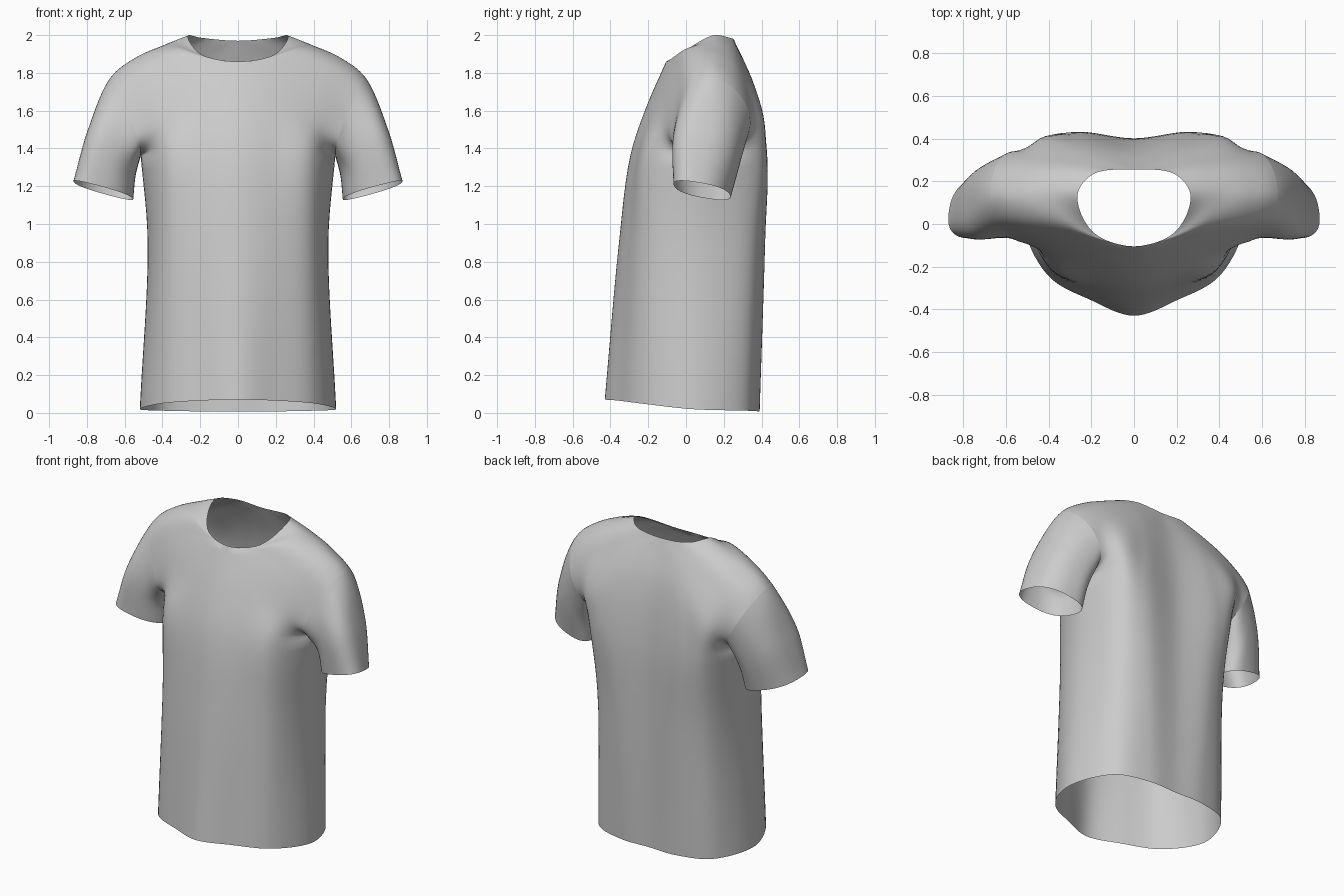
import bpy, bmesh, math
from mathutils import Vector as V

if "Cube" in bpy.data.objects:
    bpy.data.objects.remove(bpy.data.objects["Cube"])

N = 6  # samples per profile segment

# Garment profiles, each running front hem -> over the shoulder -> back hem
center = [(0, -.43, .07), (0, -.355, .9), (0, -.295, 1.36), (0, -.21, 1.62), (0, -.105, 1.86),
          (.19, -.04, 1.895), (.265, .14, 1.998), (.19, .235, 1.985), (0, .255, 1.97),
          (0, .345, 1.72), (0, .395, 1.36), (0, .40, .9), (0, .385, .008)]
inner = [(.2, -.358, .065), (.2, -.312, .9), (.19, -.265, 1.36), (.2, -.18, 1.62), (.24, -.075, 1.84),
         (.32, .0, 1.925), (.39, .14, 1.948), (.34, .245, 1.925), (.25, .315, 1.84),
         (.25, .385, 1.66), (.28, .43, 1.36), (.25, .415, .9), (.2, .385, .008)]
outer = [(.405, -.24, .05), (.39, -.215, .9), (.39, -.205, 1.36), (.40, -.14, 1.54), (.44, -.065, 1.73),
         (.51, .02, 1.85), (.54, .13, 1.882), (.51, .25, 1.84), (.465, .33, 1.73),
         (.44, .4, 1.55), (.42, .395, 1.36), (.40, .34, .9), (.41, .31, .012)]
seam = [(.52, .03, .02), (.478, .05, .9), (.515, .1, 1.36)]
armhole = [(.525, -.075, 1.435), (.582, -.052, 1.59), (.65, .02, 1.735), (.675, .13, 1.775),
           (.655, .25, 1.72), (.59, .335, 1.585), (.52, .315, 1.45)]


def flip(p):
    return V((-p[0], p[1], p[2]))


def spline(pts, n=N, before=None, after=None):
    """Centripetal curve through pts; before/after steer the end directions."""
    p = [V(q) for q in pts]
    p = [V(before) if before else 2 * p[0] - p[1]] + p + [V(after) if after else 2 * p[-1] - p[-2]]
    out = []
    for i in range(1, len(p) - 2):
        a, b, c, d = p[i - 1:i + 3]
        t1, t2, t3 = [max((y - x).length, 1e-6) ** .5 for x, y in ((a, b), (b, c), (c, d))]
        m1 = t2 * ((b - a) / t1 - (c - a) / (t1 + t2) + (c - b) / t2)
        m2 = t2 * ((c - b) / t2 - (d - b) / (t2 + t3) + (d - c) / t3)
        for k in range(n):
            s = k / n
            out.append(b * (2 * s**3 - 3 * s**2 + 1) + m1 * (s**3 - 2 * s**2 + s)
                       + c * (3 * s**2 - 2 * s**3) + m2 * (s**3 - s**2))
    return out + [p[-2]]


def cloth(name, rows):
    """Skin a grid of points, then mirror it to the other side."""
    bm = bmesh.new()
    grid = [[bm.verts.new(p) for p in r] for r in rows]
    for r, s in zip(grid, grid[1:]):
        for i in range(len(r) - 1):
            bm.faces.new((r[i], r[i + 1], s[i + 1], s[i]))
    bmesh.ops.remove_doubles(bm, verts=bm.verts, dist=1e-4)
    bmesh.ops.recalc_face_normals(bm, faces=bm.faces)
    me = bpy.data.meshes.new(name)
    bm.to_mesh(me)
    bm.free()
    ob = bpy.data.objects.new(name, me)
    bpy.context.collection.objects.link(ob)
    mod = ob.modifiers.new("Mirror", 'MIRROR')
    mod.merge_threshold = .0005
    for f in me.polygons:
        f.use_smooth = True
    return ob


# Centre line turns into the neckline, side seam turns into the armhole
c0 = (spline(center[:5]) + spline(center[4:9], N, flip(center[5]), flip(center[7]))[1:]
      + spline(center[8:])[1:])
c1, c2 = spline(inner), spline(outer)
arm = spline([seam[2]] + armhole + [seam[2]], N, armhole[-1], armhole[0])
side = spline(seam)
c3 = side + arm[1:] + side[::-1][1:]


# Sleeve cross-sections (slightly squared ellipses), matched to the armhole points
def ring(c, a, b, t):
    co, si = [math.copysign(abs(v) ** .8, v) for v in (math.cos(t), math.sin(t))]
    return V(c) + V(a) * co + V(b) * si


angles = [math.pi - 2 * math.pi * i / (len(arm) - 1) for i in range(len(arm))]
mids = [ring((.668, .108, 1.38), (.126, -.015, .115), (.01, -.178, .02), t) for t in angles]
cuffs = [ring((.713, .085, 1.178), (.155, -.022, .042), (.022, -.148, .024), t) for t in angles]


def across_seam(i, near, far):
    """Steering point beyond armhole point i: smooth on top, creased below."""
    w = max(0, (math.cos(angles[i]) + .3) / 1.3)
    return (2 * arm[i] - near).lerp(far, w)


# Body
rows = []
last = len(c0) - 1
for j in range(last + 1):
    start = None
    if j <= 4 * N:
        start = flip(c1[j])
    elif j >= 8 * N:
        start = (2 * c0[j] - c1[j]).lerp(flip(c1[j]), min(1, (j - 8 * N) / N))
    if 2 * N < j < 10 * N:
        end = across_seam(j - 2 * N, c2[j], mids[j - 2 * N])
    else:
        end = c2[last - j]
    rows.append(spline([c0[j], c1[j], c2[j], c3[j]], 8, start, end))
cloth("shirt_body", rows)

# Sleeves: armhole -> mid sleeve -> cuff
rows = []
for i, p in enumerate(arm):
    rows.append(spline([p, mids[i], cuffs[i]], 10, across_seam(i, mids[i], c2[i + 2 * N])))
cloth("sleeves", rows)
